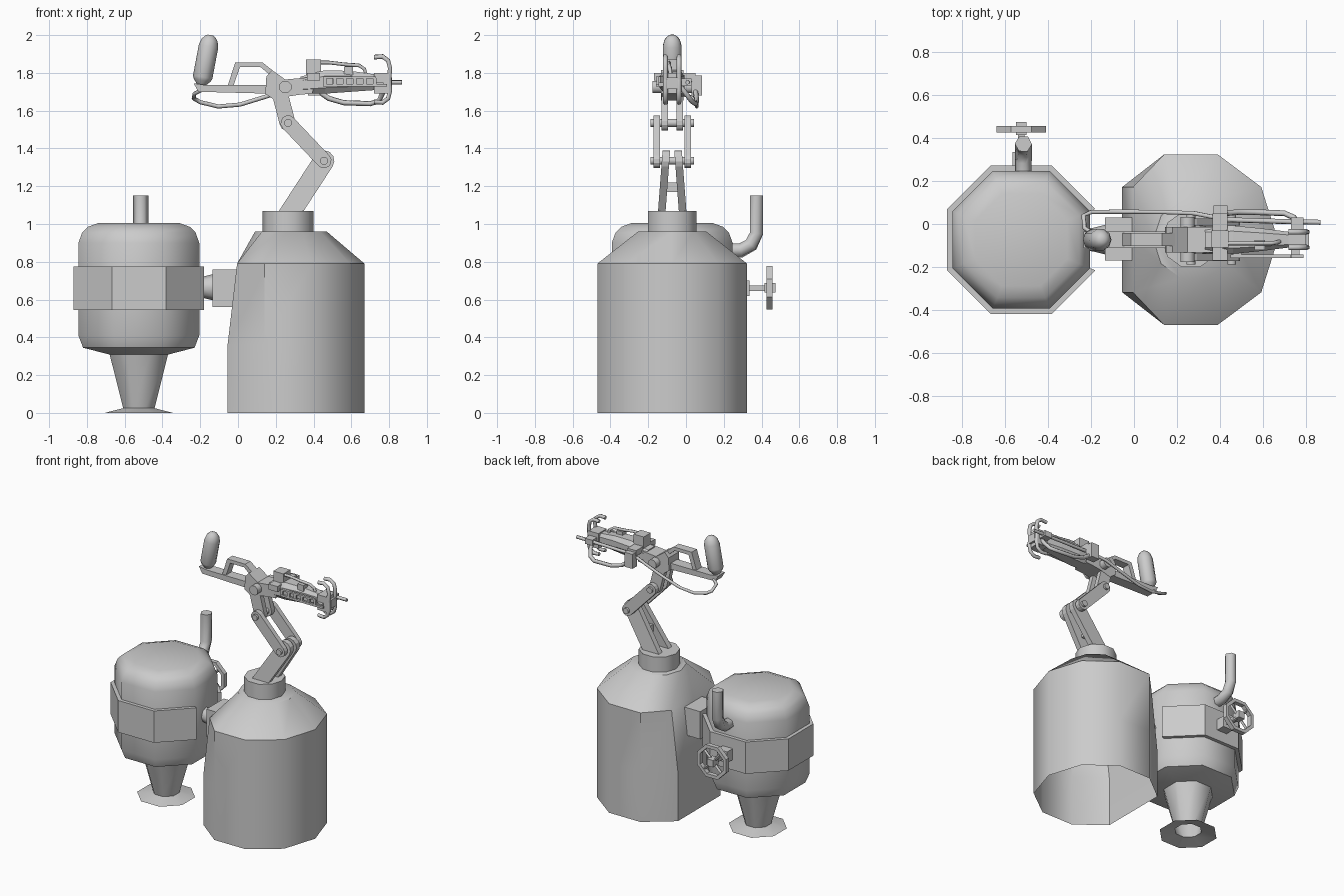
import bpy
from math import sin, cos, pi, radians, atan2
from mathutils import Vector

YC = -0.073                      # symmetry plane of the arm
BX, TX = 0.265, -0.525           # drum and tank axes


def mesh_obj(name, verts, faces, smooth=None):
    me = bpy.data.meshes.new(name)
    me.from_pydata([tuple(v) for v in verts], [], faces)
    ob = bpy.data.objects.new(name, me)
    bpy.context.collection.objects.link(ob)
    if smooth:
        bpy.ops.object.select_all(action='DESELECT')
        ob.select_set(True)
        bpy.context.view_layer.objects.active = ob
        bpy.ops.object.shade_smooth_by_angle(angle=radians(smooth))
    return ob


def loft(name, rings, start=True, end=True, closed=True, smooth=None):
    n = len(rings[0])
    verts = [v for r in rings for v in r]
    faces = []
    for k in range(len(rings) - 1):
        for i in range(n if closed else n - 1):
            j = (i + 1) % n
            faces.append((k*n + i, k*n + j, (k+1)*n + j, (k+1)*n + i))
    if start:
        faces.append(tuple(reversed(range(n))))
    if end:
        faces.append(tuple(range(len(verts) - n, len(verts))))
    return mesh_obj(name, verts, faces, smooth)


def ring(cx, cy, z, r, n, off=0.0, rx=None):
    return [(cx + (rx or r) * cos(off + 2*pi*i/n), cy + r * sin(off + 2*pi*i/n), z) for i in range(n)]


def prism(name, prof, y0, y1):
    # xz outline (counter-clockwise seen from the front) extruded along y
    return loft(name, [[(x, y1, z) for x, z in reversed(prof)][::-1][::-1],
                       [(x, y0, z) for x, z in reversed(prof)][::-1][::-1]][::-1])


def box(name, x0, x1, y0, y1, z0, z1):
    return loft(name, [[(x0, y0, z), (x1, y0, z), (x1, y1, z), (x0, y1, z)] for z in (z0, z1)])


def sweep(name, pts, r, n=6, closed=False, smooth=65):
    # round section carried along a 3D path
    pts = [Vector(p) for p in pts]
    rings, side = [], None
    for i, p in enumerate(pts):
        t = (pts[min(i+1, len(pts)-1)] - pts[max(i-1, 0)]).normalized()
        if side is None:
            side = t.orthogonal()
        side = (side - t * side.dot(t)).normalized()
        up = t.cross(side)
        rings.append([p + r * (cos(2*pi*k/n + pi/n) * side + sin(2*pi*k/n + pi/n) * up) for k in range(n)])
    return loft(name, rings, smooth=smooth)


def link(name, p, q, r, y0, y1):
    # arm plate with rounded ends
    a = atan2(q[1] - p[1], q[0] - p[0])
    prof = [(q[0] + r*cos(a - pi/2 + pi*i/6), q[1] + r*sin(a - pi/2 + pi*i/6)) for i in range(7)]
    prof += [(p[0] + r*cos(a + pi/2 + pi*i/6), p[1] + r*sin(a + pi/2 + pi*i/6)) for i in range(7)]
    return prism(name, prof, y0, y1)


# ---- large drum: ten-sided, flattened on the tank side, open below
def drum_ring(z, lim):
    return [(max(x, lim), y, z) for x, y, z in ring(BX, YC, z, 0.417, 10, rx=0.405)]


loft("drum", [drum_ring(0, -0.055), drum_ring(0.36, -0.055), drum_ring(0.79, -0.005),
              ring(0.28, YC, 0.96, 0.19, 10)], start=False, smooth=40)
loft("drum_collar", [ring(BX, YC, z, 0.135, 10) for z in (0.94, 1.07)], smooth=40)

# ---- small tank: eight-sided, with pedestal and open band
O8 = 1 / cos(pi/8)
tank = [(0.16, 0.31), (0.295, 0.345), (0.32, 0.41), (0.32, 0.90), (0.30, 0.955), (0.27, 0.985), (0.215, 1.005)]
loft("tank", [ring(TX, YC, z, r*O8, 8, pi/8) for r, z in tank], smooth=50)
loft("tank_pedestal", [ring(TX, YC, z, r, 8, pi/8)
                       for r, z in ((0.17, 0.32), (0.09, 0.025), (0.195, 0.0))][::-1],
     start=False, end=False, smooth=50)
band = []
for r, z in ((0.315, 0.545), (0.345, 0.545), (0.345, 0.775), (0.315, 0.775)):
    band.append(ring(TX, YC, z, r*O8, 8, pi/8))
loft("tank_band", band, start=False, end=False, closed=False)

# ---- coupling between tank and drum
box("coupling_block", -0.135, 0.02, -0.17, 0.03, 0.56, 0.76)
loft("coupling_neck", [[(x, YC + r*cos(2*pi*i/8), 0.665 + r*sin(2*pi*i/8)) for i in range(8)]
                       for x, r in ((-0.23, 0.05), (-0.19, 0.055), (-0.13, 0.07))], smooth=50)

# ---- exhaust pipe and valve wheel at the back of the tank
sweep("exhaust_pipe", [(-0.515, y, z) for y, z in
                       ((0.2, 0.86), (0.29, 0.86), (0.345, 0.89), (0.373, 0.95), (0.373, 1.15))], 0.04, 6)
box("valve_mount", -0.565, -0.485, 0.24, 0.335, 0.62, 0.70)
box("valve_axle", -0.54, -0.51, 0.32, 0.42, 0.645, 0.675)
box("valve_hub", -0.55, -0.50, 0.415, 0.475, 0.637, 0.687)
wheel = []
for i in range(9):
    a = 2*pi*i/8 + pi/8
    wheel.append([(TX + r*cos(a), y, 0.662 + r*sin(a)) for r, y in
                  ((0.10, 0.425), (0.125, 0.425), (0.125, 0.457), (0.10, 0.457))])
loft("valve_wheel_rim", wheel, False, False)
for i in range(4):
    a = pi/2*i + pi/4
    sweep("valve_spoke", [(TX, 0.441, 0.662), (TX + 0.108*cos(a), 0.441, 0.662 + 0.108*sin(a))], 0.011, 4)

# ---- folding arm: paired plates on both sides
elbow, wrist = (0.455, 1.335), (0.265, 1.535)
yoke = [(0.23, 1.53), (0.245, 1.505), (0.28, 1.50), (0.31, 1.55), (0.265, 1.675), (0.33, 1.685), (0.395, 1.69),
        (0.40, 1.775), (0.36, 1.775), (0.25, 1.765), (0.215, 1.79), (0.18, 1.815), (0.15, 1.78),
        (0.145, 1.69), (0.195, 1.655)]
for s in (-1, 1):
    lo = link("lower_arm", (0.25, 1.02), elbow, 0.055, YC + s*0.035 - 0.02, YC + s*0.035 + 0.02)
    for v in lo.data.vertices:
        v.co.y += s * 0.075 * (1.335 - v.co.z)
    link("middle_arm", elbow, wrist, 0.04, YC + s*0.082 - 0.017, YC + s*0.082 + 0.017)
    link("arm_fork", (0.262, 1.535), (0.222, 1.69), 0.042, YC + s*0.04 - 0.018, YC + s*0.04 + 0.018)
for name, (x, z) in (("elbow_pin", elbow), ("wrist_pin", wrist)):
    sweep(name, [(x, YC - 0.115, z), (x, YC + 0.115, z)], 0.022, 8)
prism("yoke", [p for p in yoke if p[1] > 1.6], YC - 0.06, YC + 0.06)
sweep("yoke_pin", [(0.25, YC - 0.105, 1.725), (0.25, YC + 0.105, 1.725)], 0.035, 8)
box("lower_brace", 0.33, 0.365, YC - 0.05, YC + 0.05, 1.17, 1.22)

# ---- rear beam, carry arch and upright grip
prism("rear_beam", [(-0.21, 1.70), (0.17, 1.69), (0.17, 1.735), (-0.17, 1.735), (-0.235, 1.745)],
      YC - 0.038, YC + 0.038)
arch = [((-0.055, 1.73), (-0.025, 1.73)), ((-0.015, 1.855), (0.01, 1.83)),
        ((0.13, 1.855), (0.12, 1.83)), ((0.20, 1.80), (0.18, 1.78))]
loft("carry_arch", [[(o[0], YC - 0.03, o[1]), (o[0], YC + 0.03, o[1]), (i[0], YC + 0.03, i[1]),
                     (i[0], YC - 0.03, i[1])] for o, i in arch])
p0, p1 = Vector((-0.195, YC, 1.735)), Vector((-0.145, YC, 2.0))
ax = (p1 - p0).normalized()
u, w = Vector((ax.z, 0, -ax.x)), Vector((0, 1, 0))
loft("grip_handle", [[p0 + (p1-p0)*t + r*(cos(2*pi*i/10)*u + sin(2*pi*i/10)*w) for i in range(10)]
                     for t, r in ((0, 0.022), (0.1, 0.045), (0.16, 0.052), (0.78, 0.052),
                                  (0.9, 0.043), (0.97, 0.028), (1, 0.014))], smooth=50)
sweep("rear_hose", [(-0.18, -0.05, 1.715), (-0.23, -0.02, 1.69), (-0.235, 0.04, 1.665), (-0.2, 0.055, 1.645),
                    (-0.105, 0.057, 1.622), (0.01, 0.057, 1.632), (0.15, 0.055, 1.675),
                    (0.28, 0.05, 1.72), (0.38, 0.03, 1.745)], 0.011)

# ---- front tool: tapered receiver with blocks
rec = []
for x, hy, hz, cz in ((0.33, 0.06, 0.045, 1.735), (0.46, 0.066, 0.062, 1.752), (0.60, 0.052, 0.055, 1.755),
                      (0.74, 0.034, 0.04, 1.75)):
    rec.append([(x, YC + a*hy, cz + b*hz) for a, b in
                ((-1, -.5), (-.6, -1), (.6, -1), (1, -.5), (1, .5), (.6, 1), (-.6, 1), (-1, .5))])
loft("receiver", rec[::-1])
for name, *d in (("sight_block", 0.36, 0.44, -0.11, -0.03, 1.77, 1.87),
                 ("cross_block", 0.365, 0.435, -0.17, 0.05, 1.76, 1.80),
                 ("side_box", 0.37, 0.435, 0.03, 0.085, 1.68, 1.785),
                 ("top_knob", 0.56, 0.61, -0.12, -0.075, 1.79, 1.835),
                 ("muzzle_block", 0.72, 0.80, -0.12, -0.025, 1.69, 1.80),
                 ("muzzle_cap", 0.80, 0.815, -0.10, -0.045, 1.715, 1.775),
                 ("spike_clamp", 0.73, 0.79, -0.03, 0.03, 1.73, 1.77),
                 ("rail_bottom", 0.45, 0.79, -0.158, -0.142, 1.728, 1.742),
                 ("rail_top", 0.45, 0.73, -0.158, -0.142, 1.77, 1.782),
                 ("rail_foot", 0.46, 0.50, -0.145, -0.10, 1.73, 1.78),
                 ("rail_tip_foot", 0.73, 0.77, -0.145, -0.10, 1.728, 1.75)):
    box(name, *d)
for i in range(6):
    box("rail_bar", 0.45 + 0.053*i, 0.468 + 0.053*i, -0.157, -0.143, 1.74, 1.772)
sweep("muzzle_spike", [(0.42, 0.02, 1.75), (0.75, 0.01, 1.75), (0.868, 0.008, 1.75)], 0.012)
sweep("top_hose", [(0.42, -0.09, 1.855), (0.48, -0.09, 1.855), (0.565, -0.09, 1.845), (0.64, -0.09, 1.84),
                   (0.67, -0.085, 1.82), (0.68, -0.08, 1.78)], 0.01)
sweep("under_hose", [(0.43, 0.05, 1.70), (0.48, 0.055, 1.665), (0.56, 0.055, 1.642), (0.70, 0.05, 1.637),
                     (0.745, 0.03, 1.65), (0.765, 0.0, 1.69), (0.765, -0.03, 1.73)], 0.014)

# ---- muzzle claws, one pair above and one pair below
for s in (-1, 1):
    for k in (-1, 1):
        y = YC + s*0.036
        sweep("muzzle_claw", [(x, y, 1.765 + k*d) for x, d in
                              ((0.72, 0.118), (0.765, 0.122), (0.795, 0.10), (0.805, 0.06), (0.80, 0.0))], 0.013)
